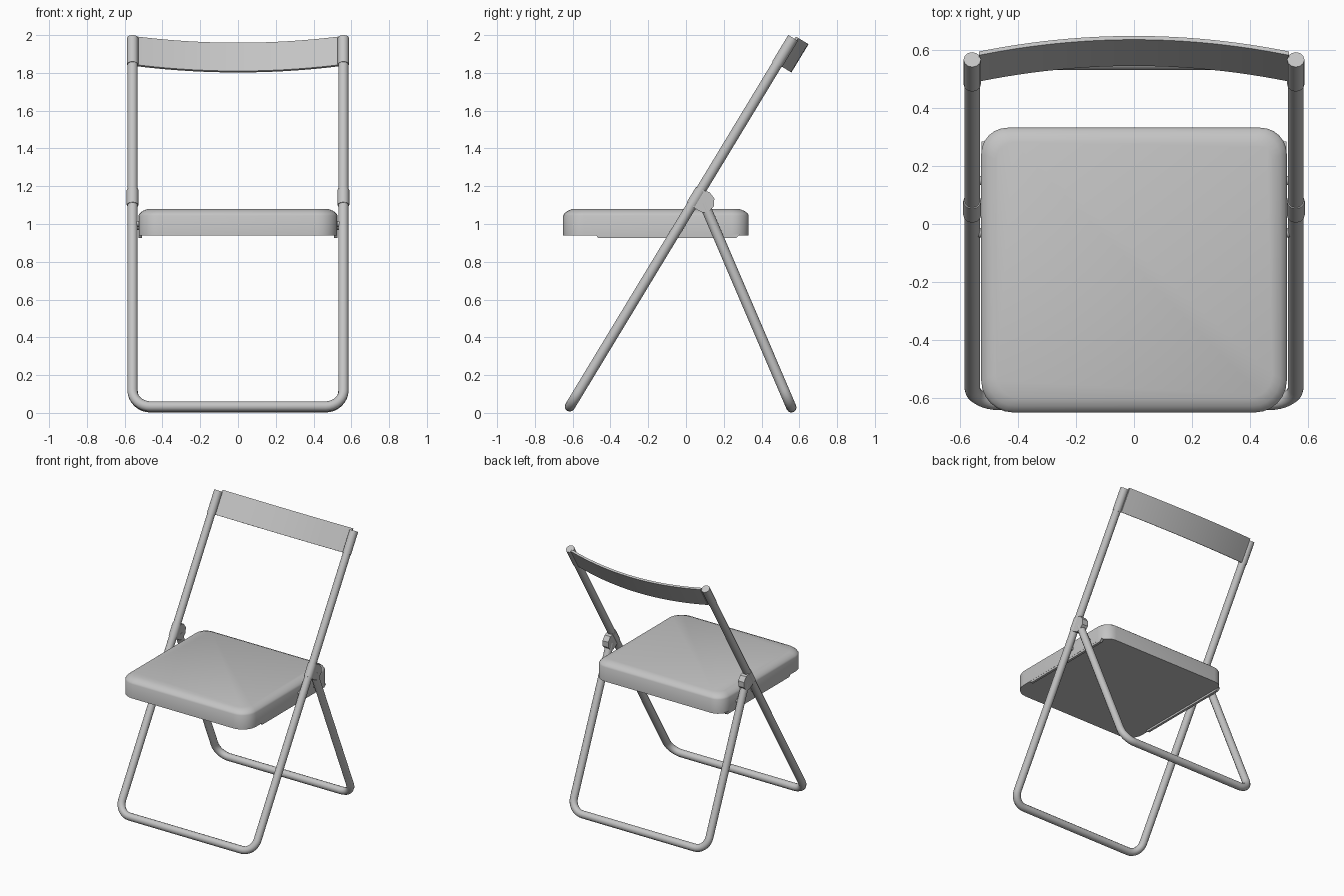
import bpy, bmesh, math
from mathutils import Vector

cube = bpy.data.objects.get("Cube")
if cube:
    bpy.data.objects.remove(cube, do_unlink=True)

grey = bpy.data.materials.new("light_grey")
grey.use_nodes = True
grey.diffuse_color = (0.55, 0.55, 0.55, 1)
grey.node_tree.nodes["Principled BSDF"].inputs["Base Color"].default_value = (0.55, 0.55, 0.55, 1)

# Slanted side-profile axes: along the front frame, and out of its back
FOOT = Vector((0, -0.615, 0.034))
TOP = Vector((0, 0.567, 1.985))
ALONG = (TOP - FOOT).normalized()
BACK = Vector((0, ALONG.z, -ALONG.y))
RAIL_X = 0.558


def finish(obj, angle=40):
    obj.data.materials.clear()
    obj.data.materials.append(grey)
    bpy.ops.object.select_all(action='DESELECT')
    obj.select_set(True)
    bpy.context.view_layer.objects.active = obj
    bpy.ops.object.shade_smooth_by_angle(angle=math.radians(angle))
    return obj


def from_bmesh(name, bm, angle=40):
    bmesh.ops.recalc_face_normals(bm, faces=bm.faces[:])
    mesh = bpy.data.meshes.new(name)
    bm.to_mesh(mesh)
    bm.free()
    obj = bpy.data.objects.new(name, mesh)
    bpy.context.collection.objects.link(obj)
    return finish(obj, angle)


def loft(name, rings, angle=40):
    """Skin closed rings of equal length and cap both ends."""
    bm = bmesh.new()
    loops = [[bm.verts.new(p) for p in ring] for ring in rings]
    n = len(loops[0])
    for a, b in zip(loops, loops[1:]):
        for i in range(n):
            bm.faces.new((a[i], a[(i + 1) % n], b[(i + 1) % n], b[i]))
    bm.faces.new(loops[0])
    bm.faces.new(loops[-1])
    return from_bmesh(name, bm, angle)


def tube(name, points, radius):
    curve = bpy.data.curves.new(name, 'CURVE')
    curve.dimensions = '3D'
    curve.bevel_depth = radius
    curve.bevel_resolution = 4
    curve.use_fill_caps = True
    spline = curve.splines.new('POLY')
    spline.points.add(len(points) - 1)
    for sp, p in zip(spline.points, points):
        sp.co = (*p, 1)
    obj = bpy.data.objects.new(name, curve)
    bpy.context.collection.objects.link(obj)
    bpy.ops.object.select_all(action='DESELECT')
    obj.select_set(True)
    bpy.context.view_layer.objects.active = obj
    bpy.ops.object.convert(target='MESH')
    return finish(bpy.context.view_layer.objects.active, 50)


def u_frame(name, foot, top, corner=0.095, steps=8):
    """Bent tube: two uprights joined by a rounded floor bar."""
    up = (top - foot).normalized()
    side = [Vector((RAIL_X, 0, 0)) + top]
    for i in range(steps + 1):
        a = math.pi / 2 * i / steps
        x = RAIL_X - corner + corner * math.cos(a)
        side.append(Vector((x, 0, 0)) + foot + up * corner * (1 - math.sin(a)))
    mirrored = [Vector((-p.x, p.y, p.z)) for p in reversed(side)]
    tube(name, side + mirrored, 0.027)


# Folding frames
u_frame("front_frame", FOOT, TOP - ALONG * 0.01)
u_frame("rear_frame", Vector((0, 0.558, 0.029)), Vector((0, 0.095, 1.11)))


# Seat cushion: rounded rectangle stacked into a soft-topped slab
def seat_ring(inset, z, steps=6):
    ring = []
    hx, front, back = 0.527 - inset, -0.65 + inset, 0.332 - inset
    for k, (sx, y, r) in enumerate(((1, back, 0.09), (-1, back, 0.09),
                                    (-1, front, 0.11), (1, front, 0.11))):
        r = r - inset * 0.6
        sy = 1 if y == back else -1
        for i in range(steps + 1):
            a = math.pi / 2 * (k + i / steps)
            ring.append((sx * (hx - r) + r * math.cos(a), y - sy * r + r * math.sin(a), z))
    return ring


loft("seat", [seat_ring(*s) for s in
              ((0, 0.94), (0, 1.045), (0.006, 1.056), (0.022, 1.069), (0.05, 1.08))], 45)

# Backrest: thin slat bowed backwards between the uprights
rings = []
for i in range(25):
    x = 0.535 * (i / 12 - 1)
    bow = 0.024 + 0.063 * (1 - (x / 0.535) ** 2)
    base = TOP + Vector((x, 0, 0))
    rings.append([base + ALONG * s + BACK * (bow - t)
                  for s, t in ((0.014, 0), (0.014, 0.015), (-0.161, 0.015), (-0.161, 0))])
loft("backrest", rings)

# Hinge lug outline in side profile (y, z)
LUG = ((0.025, 1.10), (0.05, 1.15), (0.085, 1.18), (0.125, 1.168), (0.15, 1.135),
       (0.148, 1.095), (0.12, 1.065), (0.09, 1.06), (0.06, 1.075))
RAIL = ((-0.48, 0.945), (-0.465, 0.926), (0.265, 0.926), (0.285, 0.945))


def side_plate(name, outline, x0, x1):
    loft(name, [[(x, y, z) for y, z in outline] for x in (x0, x1)], 30)


def on_frame(z, x):
    p = FOOT + ALONG * ((z - FOOT.z) / ALONG.z)
    return Vector((x, p.y, p.z))


# Fittings repeated on both sides
for label, s in (("left", 1), ("right", -1)):
    tube(label + "_top_sleeve", [on_frame(1.845, s * RAIL_X), on_frame(1.985, s * RAIL_X)], 0.030)
    tube(label + "_hinge_sleeve", [on_frame(1.10, s * RAIL_X), on_frame(1.18, s * RAIL_X)], 0.031)
    side_plate(label + "_hinge_lug", LUG, s * 0.535, s * 0.583)
    side_plate(label + "_seat_rail", RAIL, s * 0.508, s * 0.526)
    for part, y, z in (("front", -0.03, 1.0), ("rear", 0.15, 0.985)):
        tube(f"{label}_{part}_pivot_pin", [(s * 0.5, y, z), (s * 0.545, y, z)], 0.016)
